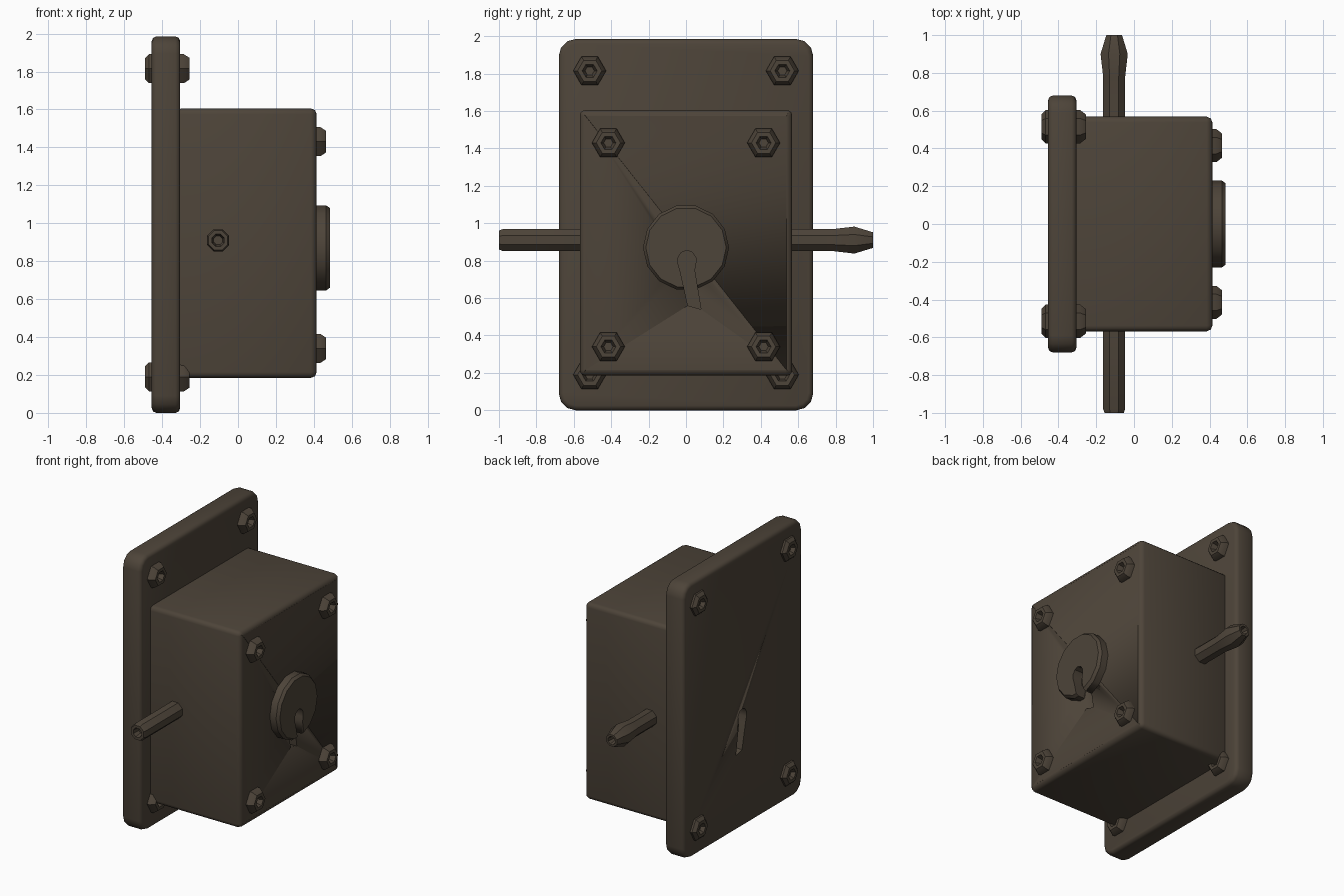
import bpy, bmesh, math
from mathutils import Vector

cube = bpy.data.objects.get("Cube")
if cube:
    bpy.data.objects.remove(cube, do_unlink=True)

iron = bpy.data.materials.new("dark_brown_iron")
iron.use_nodes = True
COLOUR = (0.075, 0.058, 0.041, 1)
iron.diffuse_color = COLOUR
shader = iron.node_tree.nodes["Principled BSDF"]
shader.inputs["Base Color"].default_value = COLOUR
shader.inputs["Roughness"].default_value = 0.8


def finish(name, bm, angle=35):
    bmesh.ops.recalc_face_normals(bm, faces=bm.faces)
    mesh = bpy.data.meshes.new(name)
    bm.to_mesh(mesh)
    bm.free()
    mesh.materials.append(iron)
    obj = bpy.data.objects.new(name, mesh)
    bpy.context.collection.objects.link(obj)
    bpy.ops.object.select_all(action='DESELECT')
    obj.select_set(True)
    bpy.context.view_layer.objects.active = obj
    bpy.ops.object.shade_smooth_by_angle(angle=math.radians(angle))
    return obj


def block(name, low, high, corner, edge):
    """Box with rounded corners along x and softened rims."""
    bm = bmesh.new()
    bmesh.ops.create_cube(bm, size=1)
    low, high = Vector(low), Vector(high)
    for v in bm.verts:
        v.co = (low + high) / 2 + v.co * (high - low)
    along_x = [e for e in bm.edges
               if abs(e.verts[0].co.x - e.verts[1].co.x) > 0.01]
    bmesh.ops.bevel(bm, geom=along_x, offset=corner, segments=3,
                    profile=0.5, affect='EDGES')
    rims = [e for e in bm.edges if e.calc_face_angle(0) > 1.2]
    bmesh.ops.bevel(bm, geom=rims, offset=edge, segments=2,
                    profile=0.5, affect='EDGES')
    return finish(name, bm, 50)


def turned(name, centre, axis, profile, sides):
    """Turned solid from (radius, distance) pairs along an axis."""
    bm = bmesh.new()
    turn = Vector((0, 0, 1)).rotation_difference(Vector(axis))
    rings = []
    for r, d in profile:
        ring = []
        for i in range(sides):
            a = math.tau * (i + 0.5) / sides
            p = turn @ Vector((r * math.cos(a), r * math.sin(a), d))
            ring.append(bm.verts.new(Vector(centre) + p))
        rings.append(ring)
    for a, b in zip(rings, rings[1:]):
        for i in range(sides):
            j = (i + 1) % sides
            bm.faces.new((a[i], a[j], b[j], b[i]))
    bm.faces.new(rings[0])
    bm.faces.new(rings[-1])
    return finish(name, bm)


def keyhole_cutter(name, x0, x1):
    """Round eye with a slanting slot that widens downward."""
    outline = [(-0.03, 0.74), (0.01, 0.56), (0.08, 0.54), (0.045, 0.75)]
    for i in range(7):
        a = math.radians(-20 + i * 220 / 6)
        outline.append((0.005 + 0.05 * math.cos(a), 0.8 + 0.055 * math.sin(a)))
    bm = bmesh.new()
    face = bm.faces.new([bm.verts.new((x0, y, z)) for y, z in outline])
    out = bmesh.ops.extrude_face_region(bm, geom=[face])["geom"]
    for v in out:
        if isinstance(v, bmesh.types.BMVert):
            v.co.x = x1
    return finish(name, bm)


def cut(obj, cutter):
    mod = obj.modifiers.new("keyhole", 'BOOLEAN')
    mod.operation = 'DIFFERENCE'
    mod.solver = 'EXACT'
    mod.object = cutter
    bpy.context.view_layer.objects.active = obj
    bpy.ops.object.modifier_apply(modifier=mod.name)


# Mounting plate, lock case and keyhole disc
plate = block("mounting_plate", (-0.455, -0.68, 0.0), (-0.305, 0.68, 1.985), 0.09, 0.025)
case = block("lock_case", (-0.33, -0.568, 0.185), (0.415, 0.568, 1.605), 0.03, 0.03)
disc = turned("keyhole_disc", (0.39, 0, 0.87), (1, 0, 0),
              [(0.23, 0), (0.23, 0.075), (0.215, 0.095)], 14)

# Keyholes sunk into the front and the back
front_cutter = keyhole_cutter("front_cutter", 0.28, 0.6)
back_cutter = keyhole_cutter("back_cutter", -0.6, -0.36)
cut(case, front_cutter)
cut(disc, front_cutter)
cut(plate, back_cutter)
for cutter in (front_cutter, back_cutter):
    bpy.data.objects.remove(cutter, do_unlink=True)

# Hexagonal bolts with sunken centres
head = [(0.088, -0.03), (0.088, 0.02), (0.065, 0.05), (0.04, 0.05), (0.025, 0.01)]
for side, y in (("right", -0.415), ("left", 0.415)):
    for level, z in (("lower", 0.34), ("upper", 1.43)):
        turned(f"case_bolt_{level}_{side}", (0.415, y, z), (1, 0, 0), head, 6)
for side, y in (("right", -0.515), ("left", 0.515)):
    for level, z in (("lower", 0.19), ("upper", 1.815)):
        turned(f"plate_bolt_front_{level}_{side}", (-0.305, y, z), (1, 0, 0), head, 6)
        turned(f"plate_bolt_back_{level}_{side}", (-0.455, y, z), (-1, 0, 0),
               [(r, d * 0.7) for r, d in head], 6)

# Side rods: one straight, one with a swollen tip
turned("straight_rod", (-0.105, 0, 0.91), (0, -1, 0),
       [(0.063, 0.5), (0.063, 0.98), (0.055, 1), (0.035, 1), (0.025, 0.95)], 8)
turned("swollen_rod", (-0.105, 0, 0.91), (0, 1, 0),
       [(0.063, 0.5), (0.063, 0.78), (0.078, 0.9), (0.045, 1), (0.03, 1), (0.02, 0.95)], 8)
